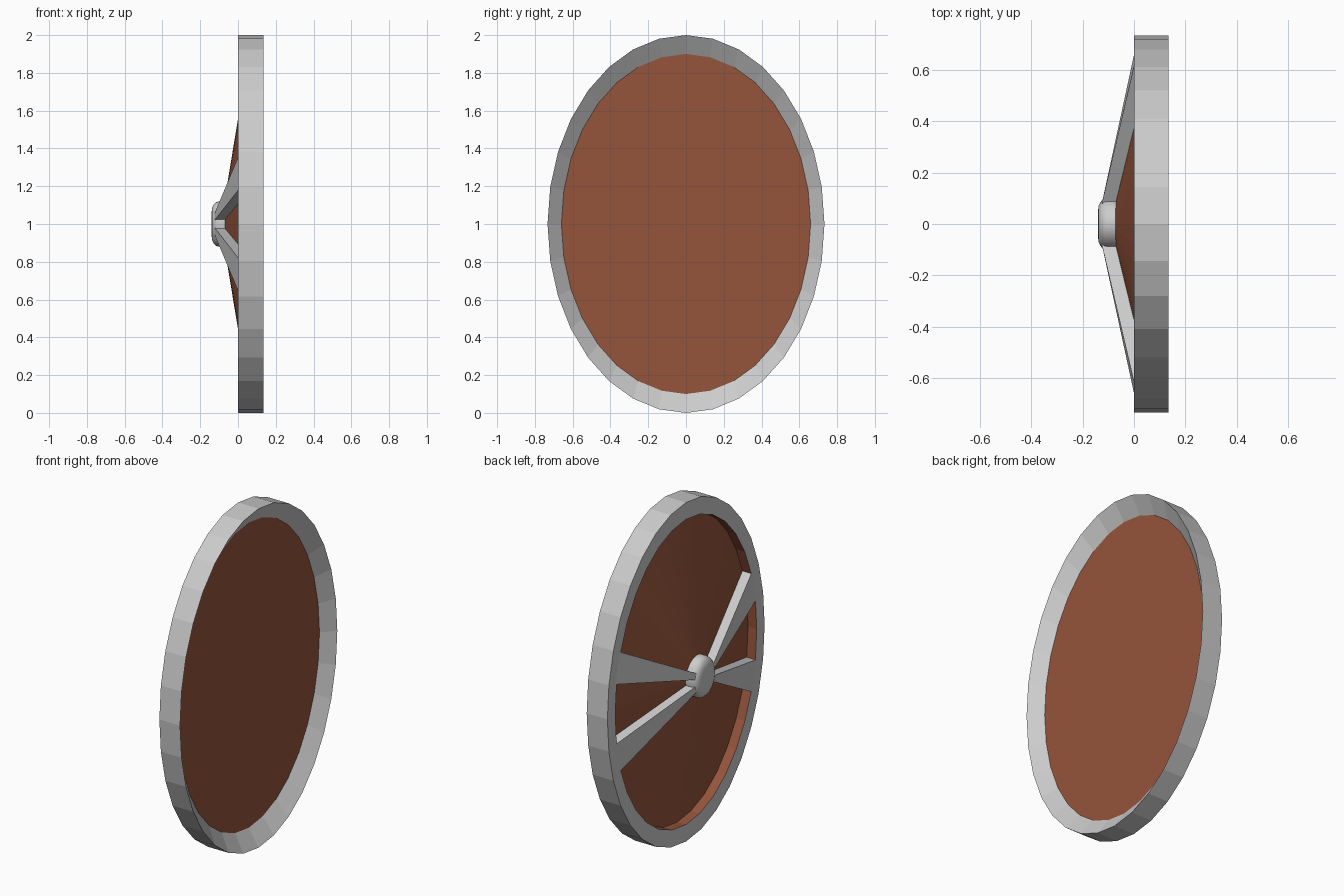
import bpy, bmesh, math

if "Cube" in bpy.data.objects:
    bpy.data.objects.remove(bpy.data.objects["Cube"])

SQUASH = 0.733          # width / height of the oval
brown = bpy.data.materials.new("brown_wood")
brown.diffuse_color = (0.30, 0.09, 0.045, 1)
brown.use_nodes = True
brown.node_tree.nodes["Principled BSDF"].inputs["Base Color"].default_value = brown.diffuse_color


def finish(name, bm, mat=None):
    bmesh.ops.recalc_face_normals(bm, faces=bm.faces)
    mesh = bpy.data.meshes.new(name)
    bm.to_mesh(mesh)
    bm.free()
    obj = bpy.data.objects.new(name, mesh)
    bpy.context.collection.objects.link(obj)
    if mat:
        mesh.materials.append(mat)
    return obj


def lathe(name, profile, squash, closed=False, sides=32, mat=None):
    """Sweep (x, radius) points round the x axis as an oval centred on z = 1."""
    bm = bmesh.new()
    rings = []
    for x, r in profile:
        if r == 0:
            rings.append([bm.verts.new((x, 0, 1))] * sides)
        else:
            angles = [2 * math.pi * i / sides for i in range(sides)]
            rings.append([bm.verts.new((x, r * squash * math.sin(a), 1 + r * math.cos(a)))
                          for a in angles])
    pairs = list(zip(rings, rings[1:]))
    if closed:
        pairs.append((rings[-1], rings[0]))
    for a, b in pairs:
        for i in range(sides):
            j = (i + 1) % sides
            bm.faces.new(dict.fromkeys((a[i], a[j], b[j], b[i])))
    return finish(name, bm, mat)


# Metal rim, sloping inward on the +x side, grooved to hold the panel
lathe("rim", [(0, 0.9), (0, 1), (0.135, 1), (0.07, 0.9), (0.035, 0.92)], SQUASH, closed=True)

# Wooden panel: flat on one side, shallow cone with a raised lip on the other
lathe("panel", [(0.07, 0), (0.07, 0.9), (0.035, 0.91), (0, 0.9), (0.057, 0.9), (-0.092, 0)],
      SQUASH, mat=brown)

# Rounded centre boss
boss = lathe("boss", [(-0.05, 0), (-0.05, 0.12), (-0.10, 0.12), (-0.115, 0.116), (-0.128, 0.104),
                      (-0.137, 0.085), (-0.14, 0.06), (-0.14, 0)], 0.85)
bpy.context.view_layer.objects.active = boss
boss.select_set(True)
bpy.ops.object.shade_smooth_by_angle(angle=math.radians(40))

# Four flared braces from boss to rim
front = [(-0.125, 0.08, 0.018), (-0.125, 0.08, 0.055), (0, 0.614, 0.352), (0, 0.658, 0.178)]
back_x = [-0.06, -0.06, 0.062, 0.062]
for side, sy in (("left", -1), ("right", 1)):
    for level, sz in (("upper", 1), ("lower", -1)):
        bm = bmesh.new()
        f = [bm.verts.new((x, sy * y, 1 + sz * z)) for x, y, z in front]
        b = [bm.verts.new((bx, sy * y, 1 + sz * z)) for bx, (x, y, z) in zip(back_x, front)]
        bm.faces.new(f)
        bm.faces.new(b[::-1])
        for i in range(4):
            j = (i + 1) % 4
            bm.faces.new((f[i], f[j], b[j], b[i]))
        finish(f"brace_{level}_{side}", bm)
